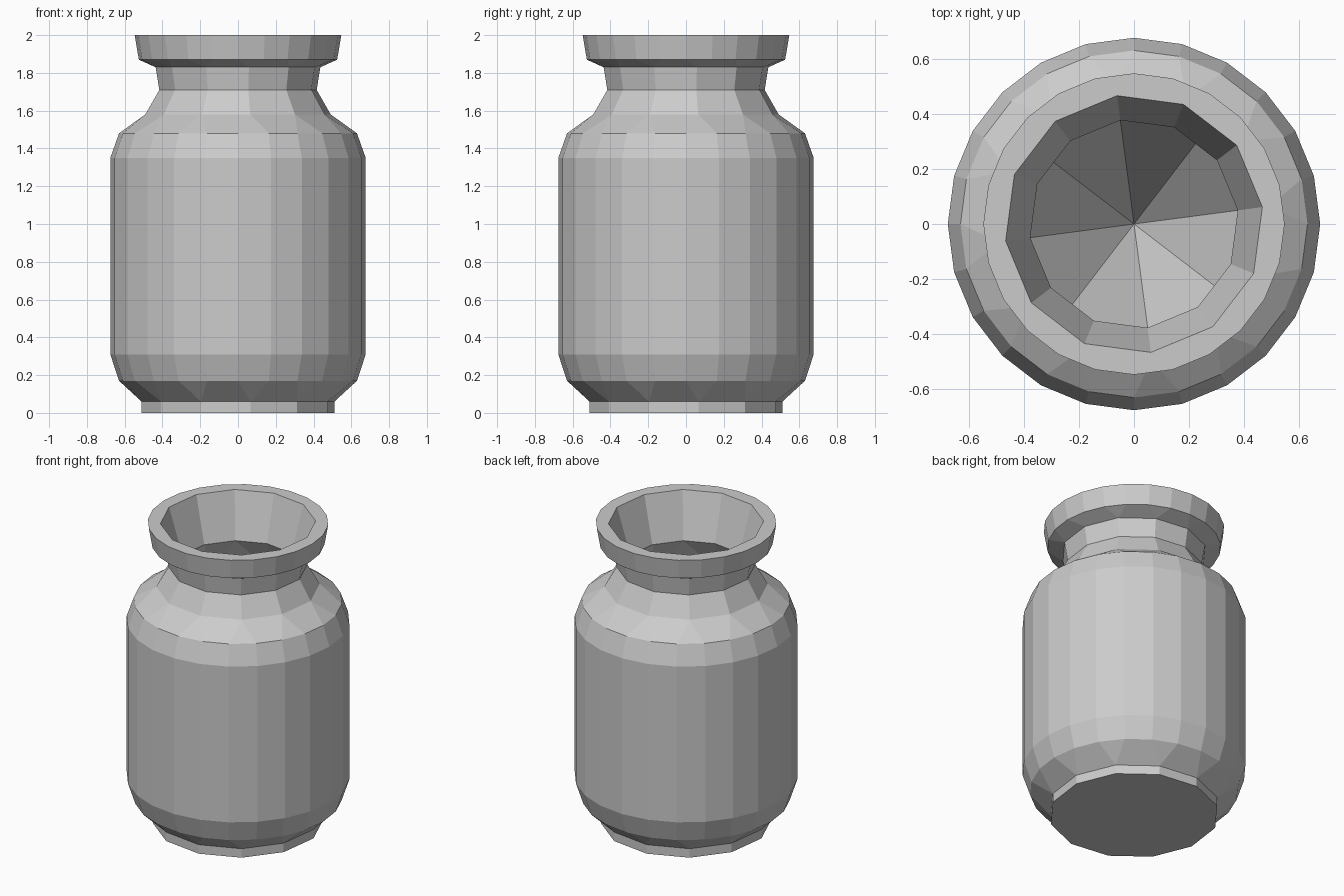
import bpy
import bmesh
from math import cos, sin, radians

cube = bpy.data.objects.get("Cube")
if cube:
    bpy.data.objects.remove(cube, do_unlink=True)

# Single flat colour
grey = bpy.data.materials.new("plain_grey")
grey.use_nodes = True
grey.diffuse_color = (0.6, 0.6, 0.6, 1)
grey.node_tree.nodes["Principled BSDF"].inputs["Base Color"].default_value = grey.diffuse_color

TURN = 7.5  # the coarse rings are turned against the fine ones
FINE, COARSE, INNER = (24, 0), (12, TURN), (8, TURN)


def add_ring(bm, style, radius, z):
    """Ring of vertices with the side count and turn of its style."""
    sides, turn = style
    angles = [radians(turn + 360 * i / sides) for i in range(sides)]
    return [bm.verts.new((radius * cos(a), radius * sin(a), z)) for a in angles], turn


def bridge(bm, lower, upper):
    """Join two rings; triangles absorb a change in side count."""
    (a, turn_a), (b, turn_b) = lower, upper
    n, m = len(a), len(b)
    if n == m:
        for i in range(n):
            bm.faces.new((a[i], a[(i + 1) % n], b[(i + 1) % n], b[i]))
        return
    i = j = 0
    while i < n or j < m:
        mid_a = turn_a + (i + 0.5) * 360 / n
        mid_b = turn_b + (j + 0.5) * 360 / m
        if j == m or (i < n and mid_a <= mid_b):
            bm.faces.new((a[i % n], a[(i + 1) % n], b[j % m]))
            i += 1
        else:
            bm.faces.new((a[i % n], b[(j + 1) % m], b[j % m]))
            j += 1


# Profile from the foot, up the outside, over the lip and down the inside
profile = [
    (COARSE, 0.515, 0), (COARSE, 0.515, 0.06),         # foot
    (FINE, 0.63, 0.17), (FINE, 0.676, 0.31),           # lower curve
    (FINE, 0.676, 1.35), (FINE, 0.63, 1.48),           # body
    (COARSE, 0.495, 1.58), (COARSE, 0.42, 1.71),       # shoulder
    (COARSE, 0.44, 1.83),                              # neck
    (FINE, 0.525, 1.87), (FINE, 0.547, 2.0),           # lip
    (COARSE, 0.47, 2.0), (COARSE, 0.38, 1.7),          # mouth
    (INNER, 0.55, 1.4),                                # hollow
]

bm = bmesh.new()
rings = [add_ring(bm, *step) for step in profile]
for lower, upper in zip(rings, rings[1:]):
    bridge(bm, lower, upper)

# Flat underside and pointed hollow floor
bm.faces.new(list(reversed(rings[0][0])))
floor = bm.verts.new((0, 0, 0.5))
last = rings[-1][0]
for i, vert in enumerate(last):
    bm.faces.new((vert, last[(i + 1) % len(last)], floor))

bmesh.ops.recalc_face_normals(bm, faces=bm.faces)
mesh = bpy.data.meshes.new("jar")
bm.to_mesh(mesh)
bm.free()
mesh.materials.append(grey)
jar = bpy.data.objects.new("jar", mesh)
bpy.context.collection.objects.link(jar)
